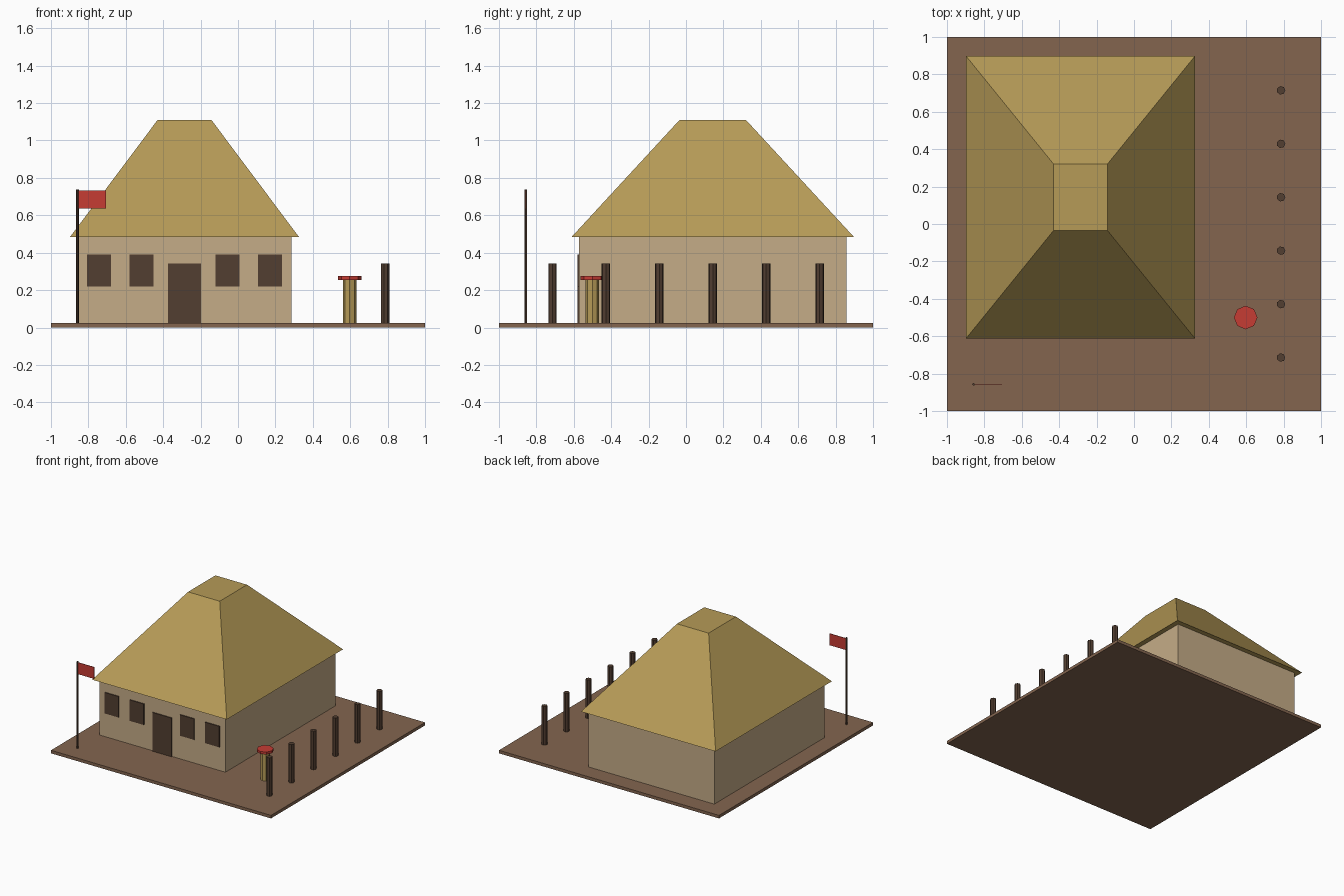
import bpy
import bmesh
import math
from mathutils import Matrix, Vector

default = bpy.data.objects.get("Cube")
if default:
    bpy.data.objects.remove(default, do_unlink=True)


def make_material(name, rgb):
    """Flat material from 0-255 display values, stored as linear."""
    linear = [((c / 255 + 0.055) / 1.055) ** 2.4 for c in rgb] + [1.0]
    mat = bpy.data.materials.new(name)
    mat.use_nodes = True
    mat.diffuse_color = linear
    bsdf = next(n for n in mat.node_tree.nodes if n.type == 'BSDF_PRINCIPLED')
    bsdf.inputs["Base Color"].default_value = linear
    return mat


THATCH = make_material("thatch", (182, 155, 87))
PLASTER = make_material("tan plaster", (197, 172, 135))
EARTH = make_material("brown earth", (131, 101, 79))
DARK_WOOD = make_material("dark wood", (82, 62, 49))
RED = make_material("red", (198, 60, 52))


def finish(name, bm, mat):
    bmesh.ops.recalc_face_normals(bm, faces=bm.faces)
    mesh = bpy.data.meshes.new(name)
    bm.to_mesh(mesh)
    bm.free()
    mesh.materials.append(mat)
    obj = bpy.data.objects.new(name, mesh)
    bpy.context.collection.objects.link(obj)
    return obj


def box(name, low, high, mat):
    low, high = Vector(low), Vector(high)
    bm = bmesh.new()
    bmesh.ops.create_cube(bm, size=1, matrix=Matrix.Translation((low + high) / 2)
                          @ Matrix.Diagonal((high - low).to_4d()))
    return finish(name, bm, mat)


def column(name, x, y, bottom, top, radius, sides, mat):
    bm = bmesh.new()
    place = Matrix.Translation((x, y, (bottom + top) / 2)) @ Matrix.Rotation(-math.pi / 2, 4, 'Z')
    bmesh.ops.create_cone(bm, cap_ends=True, segments=sides, radius1=radius,
                          radius2=radius, depth=top - bottom, matrix=place)
    return finish(name, bm, mat)


GROUND = 0.025
EAVES = 0.484
HOUSE_X, HOUSE_Y = -0.286, 0.143
FRONT = -0.572

# Ground slab and house walls
box("ground_slab", (-1, -1, 0), (1, 1, GROUND), EARTH)
box("house_walls", (-0.858, FRONT, GROUND), (0.286, 0.858, EAVES), PLASTER)

# Hipped roof: a box with its top face drawn in to a small flat ridge
roof = box("thatched_roof", (-0.898, -0.612, EAVES), (0.326, 0.898, 1.11), THATCH)
for v in roof.data.vertices:
    if v.co.z > 1:
        v.co.x = HOUSE_X + (v.co.x - HOUSE_X) * 0.235
        v.co.y = HOUSE_Y + (v.co.y - HOUSE_Y) * 0.235

# Door and the two pairs of windows on the front wall
box("front_door", (HOUSE_X - 0.087, FRONT - 0.008, GROUND),
    (HOUSE_X + 0.087, FRONT + 0.001, 0.343), DARK_WOOD)
for side, sign in (("right", -1), ("left", 1)):
    for place, offset in (("inner", 0.229), ("outer", 0.457)):
        x = HOUSE_X + sign * offset
        box(f"{place}_window_{side}", (x - 0.064, FRONT - 0.008, 0.219),
            (x + 0.064, FRONT + 0.001, 0.391), DARK_WOOD)

# Row of posts along the left edge
for i in range(6):
    column(f"fence_post_{i + 1}", 0.786, -0.714 + i * 0.2857, GROUND, 0.341,
           0.023, 7, DARK_WOOD)

# Short pillar with a red cap
column("pillar", 0.597, -0.5, GROUND, 0.255, 0.036, 8, THATCH)
column("pillar_cap", 0.597, -0.5, 0.255, 0.275, 0.063, 8, RED)

# Flagpole and flag
column("flagpole", -0.858, -0.857, GROUND, 0.739, 0.007, 6, DARK_WOOD)
box("flag", (-0.857, -0.859, 0.636), (-0.706, -0.855, 0.732), RED)
